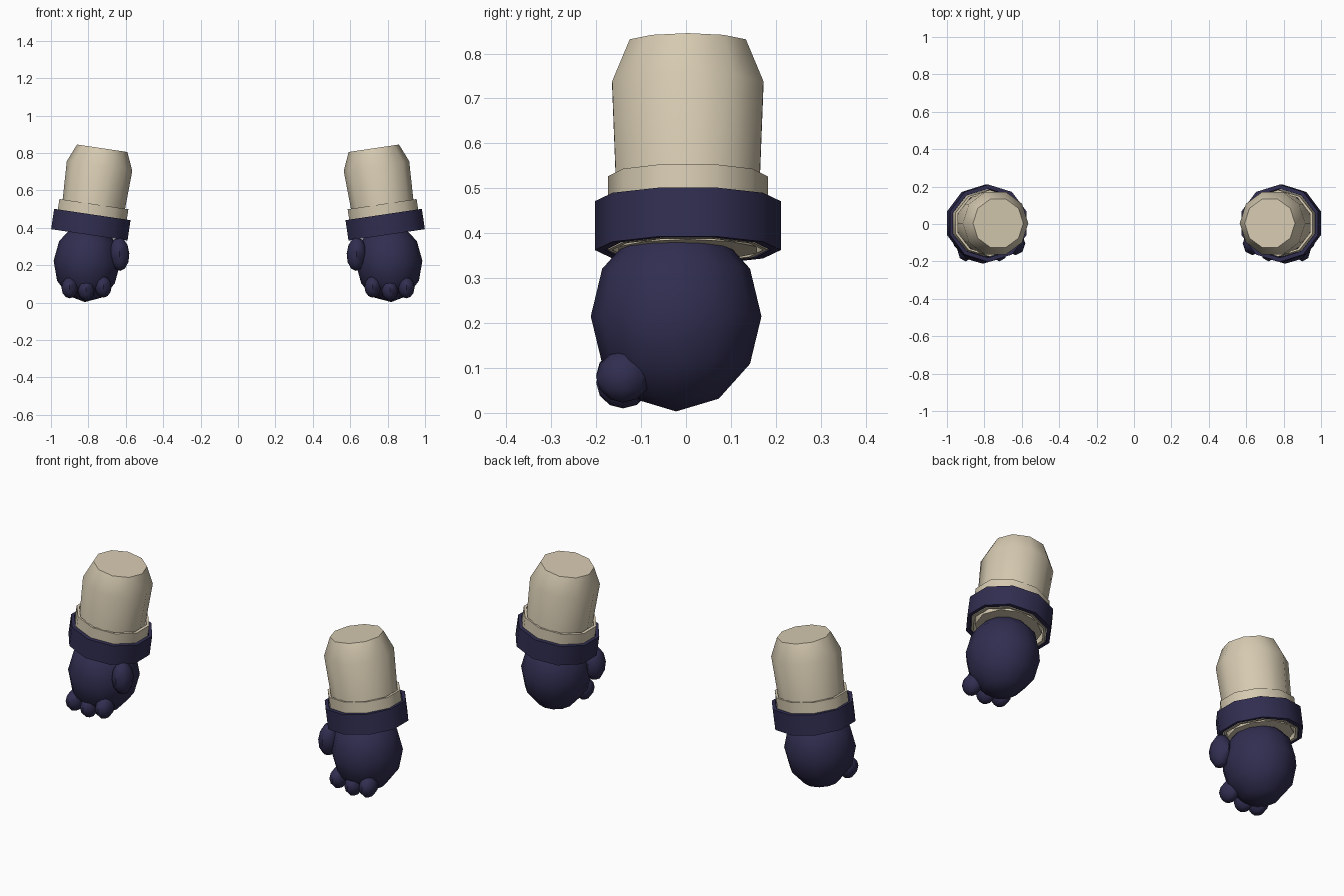
import bpy, bmesh, math
from mathutils import Matrix, Vector

if "Cube" in bpy.data.objects:
    bpy.data.objects.remove(bpy.data.objects["Cube"])


def material(name, rgb):
    m = bpy.data.materials.new(name)
    m.diffuse_color = (*rgb, 1)
    m.use_nodes = True
    m.node_tree.nodes["Principled BSDF"].inputs["Base Color"].default_value = m.diffuse_color
    return m


NAVY = material("navy", (0.030, 0.027, 0.080))
CREAM = material("cream", (0.67, 0.59, 0.44))

# Forearm axis: starts at the wrist and leans inward going up
ARM = Matrix.Translation((0.795, 0.004, 0.3625)) @ Matrix.Rotation(math.radians(-8.45), 4, 'Y')


def finish(name, bm, mat):
    """Make a smooth-shaded object and mirror it to the other side."""
    bmesh.ops.recalc_face_normals(bm, faces=bm.faces)
    me = bpy.data.meshes.new(name)
    bm.to_mesh(me)
    bm.free()
    me.materials.append(mat)
    ob = bpy.data.objects.new(name, me)
    bpy.context.collection.objects.link(ob)
    bpy.ops.object.select_all(action='DESELECT')
    ob.select_set(True)
    bpy.context.view_layer.objects.active = ob
    bpy.ops.object.shade_smooth_by_angle(angle=math.radians(50))
    mod = ob.modifiers.new("mirror", 'MIRROR')
    mod.use_mirror_merge = False


def loft(name, stations, mat, start=0.0, ring=False, n=10):
    """Loft n-sided sections (distance, rx, ry) along the arm axis; ring closes the loop."""
    bm = bmesh.new()
    loops = []
    for d, rx, ry in stations:
        angles = [start + 2 * math.pi * i / n for i in range(n)]
        loops.append([bm.verts.new(ARM @ Vector((rx * math.cos(a), ry * math.sin(a), d)))
                      for a in angles])
    pairs = list(zip(loops, loops[1:]))
    if ring:
        pairs.append((loops[-1], loops[0]))
    else:
        bm.faces.new(loops[0])
        bm.faces.new(loops[-1])
    for a, b in pairs:
        for i in range(n):
            j = (i + 1) % n
            bm.faces.new((a[i], a[j], b[j], b[i]))
    finish(name, bm, mat)


def ball(name, centre, radii, mat, segs, tilt=0.0):
    bm = bmesh.new()
    m = (Matrix.Translation(centre) @ Matrix.Rotation(math.radians(tilt), 4, 'Y')
         @ Matrix.Diagonal((*radii, 1)))
    bmesh.ops.create_uvsphere(bm, u_segments=segs, v_segments=6, radius=1, matrix=m)
    finish(name, bm, mat)


# Forearm with a bevelled top
loft("forearm", [(0.0, 0.162, 0.162), (0.372, 0.177, 0.177), (0.468, 0.136, 0.136)], CREAM)

# Cream band and navy cuff, both hollow rings
q = math.pi / 2
loft("wrist_band", [(0.0, 0.196, 0.178), (0.166, 0.196, 0.178),
                    (0.166, 0.180, 0.168), (0.0, 0.180, 0.168)], CREAM, q, True)
loft("glove_cuff", [(0.0, 0.217, 0.207), (0.11, 0.217, 0.207),
                    (0.11, 0.200, 0.184), (0.0, 0.200, 0.184)], NAVY, q, True)

# Mitten-like hand, thumb and three knuckles
ball("hand", (0.808, -0.022, 0.215), (0.178, 0.190, 0.212), NAVY, 12, -3)
ball("thumb", (0.634, -0.105, 0.26), (0.053, 0.062, 0.09), NAVY, 8, 3)
for i, (x, z) in enumerate([(0.72, 0.084), (0.812, 0.067), (0.90, 0.080)]):
    ball(f"finger_{i + 1}", (x, -0.140, z), (0.044, 0.060, 0.057), NAVY, 8)
